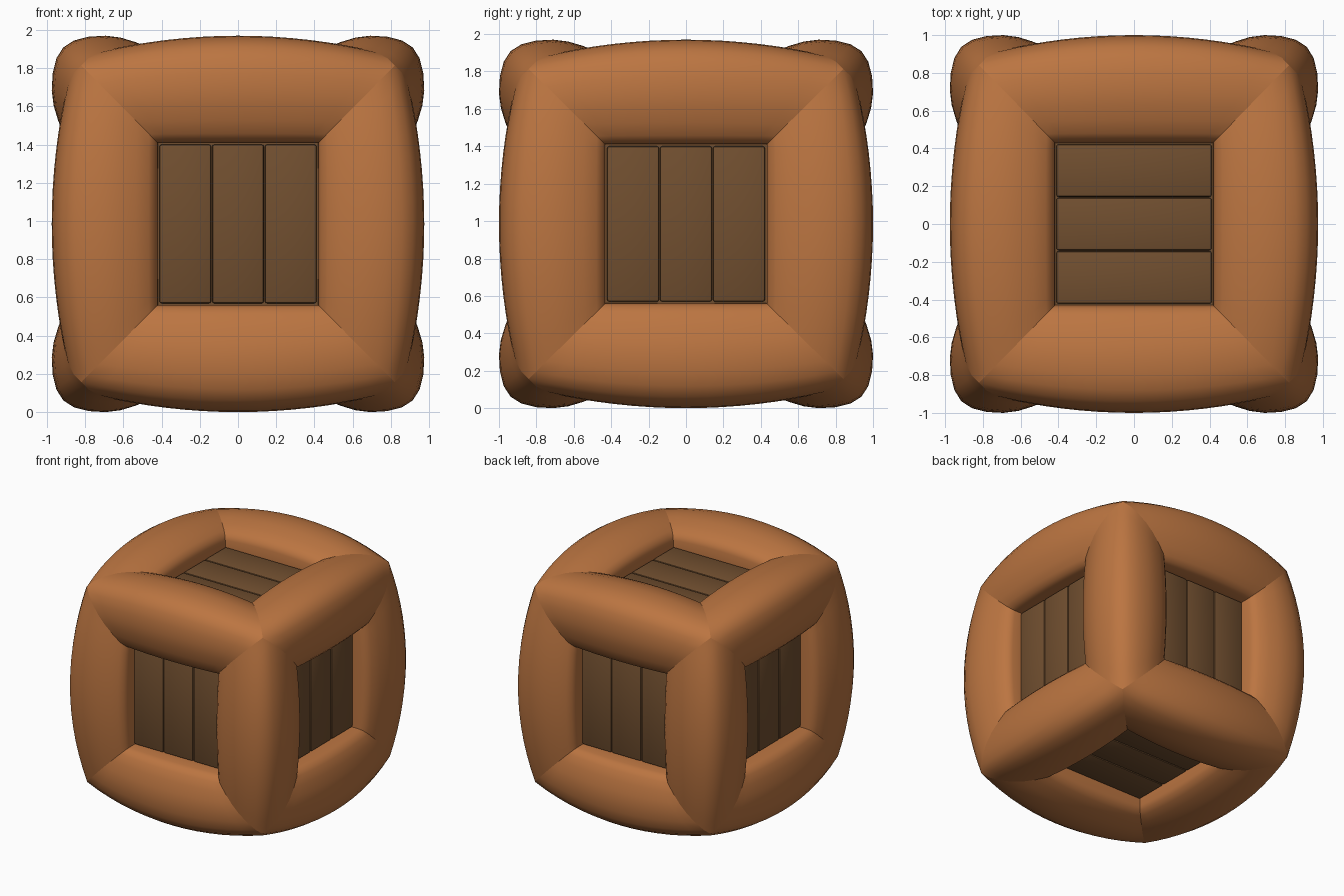
import bpy, bmesh
from mathutils import Vector

if "Cube" in bpy.data.objects:
    bpy.data.objects.remove(bpy.data.objects["Cube"])

SCALE = (0.975, 1.0, 0.985)      # half sizes of the crate
MID = Vector((0, 0, 0.985))
IN = 0.43                        # half width of each face opening


def material(name, rgb):
    m = bpy.data.materials.new(name)
    m.diffuse_color = (*rgb, 1)
    m.use_nodes = True
    m.node_tree.nodes["Principled BSDF"].inputs["Base Color"].default_value = m.diffuse_color
    return m


FRAME = material("orange_wood", (0.50, 0.178, 0.053))
PLANK = material("dark_brown_wood", (0.165, 0.078, 0.029))


def place(p):
    return Vector(p[i] * SCALE[i] for i in range(3)) + MID


def finish(bm, name, mat):
    bmesh.ops.recalc_face_normals(bm, faces=bm.faces)
    me = bpy.data.meshes.new(name)
    bm.to_mesh(me)
    bm.free()
    me.materials.append(mat)
    ob = bpy.data.objects.new(name, me)
    bpy.context.collection.objects.link(ob)
    return ob


# Half of the beam cross-section, from opening to outer diagonal, then mirrored
HALF = [(IN, 0.78), (0.433, 0.87), (0.445, 0.905), (0.48, 0.938), (0.55, 0.966),
        (0.63, 0.99), (0.71, 1.0), (0.80, 0.995), (0.88, 0.975)]
PROFILE = [(IN, IN)] + HALF + [(0.938, 0.938)] + [(v, u) for u, v in reversed(HALF)]
DIAG = len(HALF) + 1
STEPS = 14


def bowed(u, v, w):
    s = 1 - 0.19 * (w / 0.84) ** 2
    return IN + (u - IN) * s, IN + (v - IN) * s


def beam(name, axis, su, sv):
    """Bowed, rounded beam along one cube edge with mitred ends."""
    bm = bmesh.new()
    a, b = [i for i in range(3) if i != axis]
    ends = []
    for u, v in PROFILE:
        w = min(u, v)
        for _ in range(12):
            w = min(bowed(u, v, w))
        ends.append(w)
    rings = []
    for k in range(STEPS + 1):
        t = 2 * k / STEPS - 1
        ring = []
        for (u, v), e in zip(PROFILE, ends):
            p = [0, 0, 0]
            p[axis] = t * e
            bu, bv = bowed(u, v, t * e)
            p[a], p[b] = su * bu, sv * bv
            ring.append(bm.verts.new(place(p)))
        rings.append(ring)
    n = len(PROFILE)
    for r, q in zip(rings, rings[1:]):
        for i in range(n):
            j = (i + 1) % n
            bm.faces.new((r[i], r[j], q[j], q[i]))
    for r in (rings[0], rings[-1]):       # two mitre planes per end
        bm.faces.new(r[:DIAG + 1])
        bm.faces.new([r[0]] + r[DIAG:])
    return finish(bm, name, FRAME)


def box(name, lo, hi, bevel=0.0):
    bm = bmesh.new()
    bmesh.ops.create_cube(bm, size=1)
    for v in bm.verts:
        v.co = place([(lo[i] + hi[i]) / 2 + v.co[i] * (hi[i] - lo[i]) for i in range(3)])
    if bevel:
        bmesh.ops.bevel(bm, geom=bm.edges[:], offset=bevel, segments=2,
                        profile=0.5, affect='EDGES')
    return finish(bm, name, PLANK)


SIDES = [("left", "right"), ("front", "back"), ("bottom", "top")]

# Twelve frame beams
for axis in range(3):
    a, b = [i for i in range(3) if i != axis]
    for su in (-1, 1):
        for sv in (-1, 1):
            beam(f"{SIDES[b][sv > 0]}_{SIDES[a][su > 0]}_beam", axis, su, sv)

# Three planks on every face: upright on the sides, along x on top and bottom
for axis in range(3):
    across = {0: 1, 1: 0, 2: 1}[axis]
    along = 3 - axis - across
    for s in (-1, 1):
        for k in (-1, 0, 1):
            lo, hi = [0] * 3, [0] * 3
            lo[axis], hi[axis] = sorted((s * 0.70, s * 0.80))
            lo[across], hi[across] = k * 0.283 - 0.139, k * 0.283 + 0.139
            lo[along], hi[along] = -0.422, 0.422
            box(f"{SIDES[axis][s > 0]}_plank_{k + 2}", lo, hi, 0.012)

# Solid backing behind the planks
box("inner_core", (-0.765,) * 3, (0.765,) * 3)

bpy.ops.object.select_all(action='SELECT')
bpy.context.view_layer.objects.active = bpy.context.selected_objects[0]
bpy.ops.object.shade_smooth_by_angle(angle=0.75)
